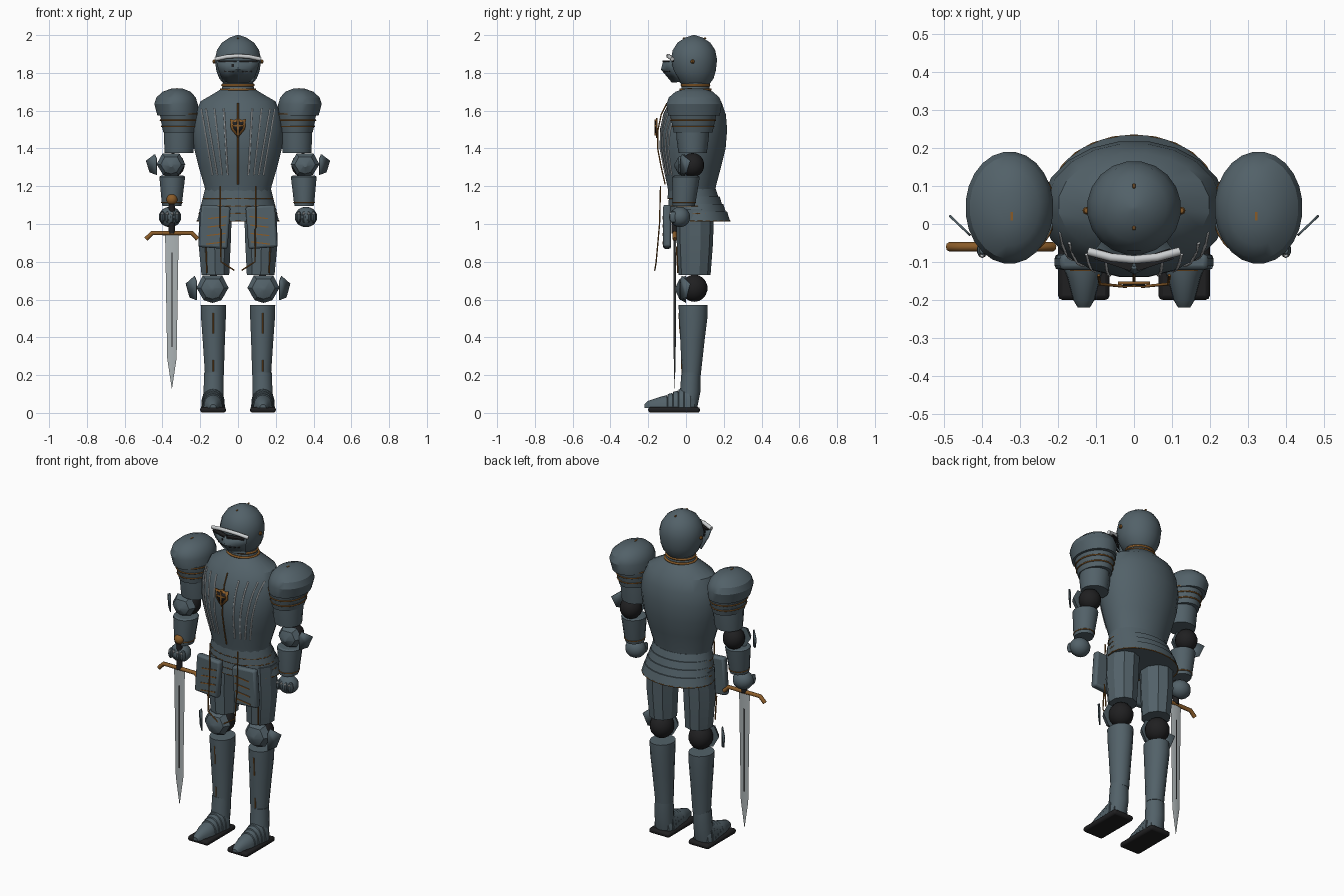
import bpy, bmesh, math
from mathutils import Vector, Matrix

cube = bpy.data.objects.get("Cube")
if cube:
    bpy.data.objects.remove(cube, do_unlink=True)


def material(name, r, g, b):
    m = bpy.data.materials.new(name)
    m.diffuse_color = (r, g, b, 1)
    m.use_nodes = True
    node = next(n for n in m.node_tree.nodes if n.type == 'BSDF_PRINCIPLED')
    node.inputs["Base Color"].default_value = (r, g, b, 1)
    return m


STEEL = material("slate steel", .085, .12, .14)
BRASS = material("brass", .25, .105, .022)
BLACK = material("black leather", .014, .014, .015)
SILVER = material("bright silver", .6, .62, .63)
BLADE = material("blade steel", .42, .46, .47)


def finish(name, bm, mat):
    bmesh.ops.recalc_face_normals(bm, faces=bm.faces)
    me = bpy.data.meshes.new(name)
    bm.to_mesh(me)
    bm.free()
    me.materials.append(mat)
    ob = bpy.data.objects.new(name, me)
    bpy.context.collection.objects.link(ob)
    return ob


def loft(name, rings, mat, closed=True, caps=True):
    """Skin a list of point rings."""
    bm = bmesh.new()
    rows = [[bm.verts.new(p) for p in r] for r in rings]
    n = len(rows[0])
    for a, b in zip(rows, rows[1:]):
        for i in range(n if closed else n - 1):
            j = (i + 1) % n
            bm.faces.new((a[i], a[j], b[j], b[i]))
    if closed and caps:
        bm.faces.new(rows[0])
        bm.faces.new(rows[-1])
    return finish(name, bm, mat)


def lathe(name, rings, mat, n=20, s=1):
    """Rings are (z, x, y, x radius, y radius)."""
    def ring(z, x, y, rx, ry):
        return [(s * x + rx * math.cos(t), y + ry * math.sin(t), z)
                for t in (math.tau * (i + .5) / n for i in range(n))]
    return loft(name, [ring(*r) for r in rings], mat)


def ball(name, loc, size, mat, seg=16):
    bm = bmesh.new()
    bmesh.ops.create_uvsphere(bm, u_segments=seg, v_segments=seg // 2 + 1, radius=1)
    bmesh.ops.transform(bm, matrix=Matrix.LocRotScale(Vector(loc), None, Vector(size)), verts=bm.verts)
    return finish(name, bm, mat)


def box(name, loc, size, mat, rot=(0, 0, 0), bevel=0):
    bm = bmesh.new()
    bmesh.ops.create_cube(bm, size=1)
    bmesh.ops.scale(bm, vec=size, verts=bm.verts)
    ob = finish(name, bm, mat)
    ob.location, ob.rotation_euler = loc, rot
    if bevel:
        mod = ob.modifiers.new("bevel", 'BEVEL')
        mod.width, mod.segments = bevel, 2
    return ob


def tube(name, pts, r, mat, res=1):
    cu = bpy.data.curves.new(name, 'CURVE')
    cu.dimensions, cu.bevel_depth, cu.bevel_resolution, cu.use_fill_caps = '3D', r, res, True
    sp = cu.splines.new('POLY')
    sp.points.add(len(pts) - 1)
    for p, co in zip(sp.points, pts):
        p.co = (*co, 1)
    cu.materials.append(mat)
    ob = bpy.data.objects.new(name, cu)
    bpy.context.collection.objects.link(ob)
    return ob


def plate(name, outline, thick, mat):
    """Thin slab from a 3D outline."""
    bm = bmesh.new()
    bm.faces.new([bm.verts.new(p) for p in outline])
    ob = finish(name, bm, mat)
    mod = ob.modifiers.new("thickness", 'SOLIDIFY')
    mod.thickness, mod.offset = thick, 0
    return ob


def hoop(name, z, x, y, rx, ry, mat, r=.004):
    pts = [(x + rx * math.cos(t), y + ry * math.sin(t), z) for t in (math.tau * i / 24 for i in range(25))]
    return tube(name, pts, r, mat)


# Cuirass
TORSO = [(1.17, 0, .03, .175, .125), (1.2, 0, .03, .18, .13), (1.3, 0, .032, .21, .155),
         (1.4, 0, .035, .235, .177), (1.5, 0, .04, .245, .18), (1.58, 0, .045, .232, .168),
         (1.65, 0, .05, .2, .138), (1.69, 0, .05, .13, .1), (1.715, 0, .05, .09, .075)]
lathe("cuirass", TORSO, STEEL, 20)


def chest(x, z):
    """Point on the front of the cuirass."""
    for a, b in zip(TORSO, TORSO[1:]):
        if a[0] <= z <= b[0]:
            f = (z - a[0]) / (b[0] - a[0])
            y, rx, ry = (a[k] + f * (b[k] - a[k]) for k in (2, 3, 4))
            return (x, y - ry * math.sqrt(max(0, 1 - (x / rx) ** 2)), z)


tube("chest_seam", [(0, chest(0, z)[1] - .008, z) for z in (1.21, 1.3, 1.4, 1.5, 1.58, 1.64)], .004, BRASS)
for s in (-1, 1):
    for x0, x1 in ((.055, .075), (.085, .125), (.11, .17), (.135, .195)):
        pts = [chest(s * (x0 + (x1 - x0) * f), 1.26 + .35 * f) for f in (i / 8 for i in range(9))]
        tube("chest_flute", pts, .004, SILVER)


def shield(w, y):
    return [(x * w, y, 1.515 + z * w) for x, z in
            ((-1, 1), (-.5, .85), (0, 1.1), (.5, .85), (1, 1), (.9, -.3), (0, -1.4), (-.9, -.3))]


plate("shield_badge", shield(.042, -.155), .008, BRASS)
plate("shield_badge_field", shield(.029, -.161), .004, BLACK)
box("shield_badge_bar", (0, -.163, 1.51), (.01, .006, .085), BRASS)
box("shield_badge_crossbar", (0, -.163, 1.52), (.06, .006, .01), BRASS)

# Skirt of overlapping bands
for i in range(4):
    z, rx, ry = 1.185 - .04 * i, .176 + .01 * i, .127 + .008 * i
    y = .032 + .012 * i
    lathe("skirt_band", [(z - .05, 0, y + .006, rx + .013, ry + .01), (z, 0, y, rx, ry)], STEEL, 24)
    hoop("skirt_trim", z - .05, 0, y + .006, rx + .011, ry + .008, BRASS, .003)

# Neck and helmet
lathe("gorget", [(1.69, 0, .05, .1, .085), (1.72, 0, .05, .085, .075), (1.76, 0, .05, .08, .07)], STEEL)
for z, r in ((1.712, .09), (1.735, .082)):
    hoop("gorget_trim", z, 0, .05, r, r * .88, BRASS, .007)
lathe("helmet", [(1.74, 0, .05, .075, .075), (1.77, 0, .047, .1, .1), (1.81, 0, .044, .116, .115),
                 (1.87, 0, .042, .124, .124), (1.92, 0, .042, .113, .114), (1.96, 0, .042, .086, .088),
                 (1.987, 0, .042, .045, .046), (2, 0, .042, .006, .006)], STEEL, 20)
visor = loft("visor", [[(-w, e, z), (-w * .55, e * .5 + t * .5, z), (0, t, z), (w * .55, e * .5 + t * .5, z), (w, e, z)]
                       for z, w, e, t in ((1.755, .075, -.03, -.07), (1.82, .1, -.065, -.125), (1.865, .112, -.075, -.112))],
             STEEL, closed=False)
mod = visor.modifiers.new("thickness", 'SOLIDIFY')
mod.thickness = .008
tube("visor_brow", [(-.12, -.072, 1.873), (-.06, -.088, 1.886), (0, -.094, 1.89), (.06, -.088, 1.886), (.12, -.072, 1.873)],
     .011, SILVER, 2)
for s in (-1, 1):
    box("eye_slit", (s * .052, -.094, 1.862), (.1, .03, .008), BLACK, (0, 0, s * .32))
    for x in (.025, .045, .065):
        for z, y in ((1.838, -.123), (1.812, -.121)):
            box("breath_slot", (s * x, y + .55 * x, z), (.013, .012, .016), BLACK, (0, 0, s * .5))
    ball("visor_pivot", (s * .125, .035, 1.86), (.011, .011, .011), BRASS, 8)
for y in (-.01, .1):
    ball("crown_rivet", (0, y, 1.983), (.005, .008, .005), BRASS, 8)


def cop(name, s, x, z, w, h, y):
    """Pointed six-sided joint guard with a fan wing outside."""
    shape = ((-1, .1), (-.6, 1), (.6, 1), (1, .1), (.55, -.8), (0, -1), (-.55, -.8))
    loft(name, [[(s * (x + a * w * k), yy, z + b * h * k) for a, b in shape]
                for k, yy in ((1, y), (.72, y - .035), (.15, y - .055))], STEEL)
    x0 = x + w
    wing = ((x0, -.8), (x0 + .035, -.6), (x0 + .055, .4), (x0 + .01, .95), (x0, .6))
    plate(name + "_wing", [(s * a, -.03 + (a - x0) * .95, z + b * h) for a, b in wing], .006, STEEL)


for s, side in ((-1, "right_"), (1, "left_")):
    # Arm
    lathe(side + "pauldron", [(1.575, .32, .042, .108, .138), (1.635, .328, .043, .116, .148), (1.67, .328, .043, .105, .135),
                              (1.7, .325, .043, .075, .1), (1.717, .322, .043, .03, .045)], STEEL, 24, s)
    for i in range(3):
        z, r = 1.59 - .033 * i, .105 - .006 * i
        lathe(side + "pauldron_band", [(z - .04, .311, .038, r - .008, r * 1.2 - .008), (z, .313, .038, r, r * 1.2)], STEEL, 24, s)
        hoop(side + "pauldron_trim", z - .008, s * .313, .038, r - .001, r * 1.2 - .001, BRASS)
    box(side + "pauldron_stud", (s * .322, .02, 1.716), (.006, .022, .008), BRASS)
    lathe(side + "upper_arm", [(1.375, .312, .035, .078, .075), (1.45, .311, .035, .083, .085), (1.54, .31, .035, .083, .09)], STEEL, 14, s)
    ball(side + "elbow", (s * .345, .035, 1.312), (.062, .062, .064), BLACK)
    cop(side + "elbow_guard", s, .355, 1.31, .076, .062, -.005)
    lathe(side + "forearm", [(1.095, .35, -.012, .052, .058), (1.12, .35, -.01, .056, .062), (1.25, .348, 0, .07, .073),
                             (1.256, .348, 0, .06, .062)], STEEL, 14, s)
    hoop(side + "wrist_trim", 1.115, s * .35, -.01, .055, .061, BRASS, .003)
    # Gauntlet
    ball(side + "fist", (s * .36, -.032, 1.037), (.06, .054, .054), STEEL)
    for i in range(4):
        x = s * (.322 + .026 * i)
        ball(side + "finger", (x, -.068, 1.037), (.014, .022, .032), STEEL, 10)
        ball(side + "knuckle_rivet", (x, -.083, 1.055), (.007, .007, .007), SILVER, 8)

    # Upper leg
    lathe(side + "thigh", [(.73, .12, .045, .077, .085), (.9, .124, .047, .09, .096), (1.08, .118, .048, .09, .1)], STEEL, 10, s)
    tube(side + "thigh_trim", [(s * .165, -.043, .74), (s * .17, -.05, .88)], .004, BRASS)
    tilt = Matrix.Rotation(-s * .07, 3, 'Y')
    mid = Vector((s * .125, -.1, .985))
    rot = (0, -s * .07, 0)
    box(side + "tasset", mid, (.155, .042, .225), STEEL, rot, .012)
    for z in (-.085, -.04, .005, .05):
        box(side + "tasset_trim", mid + tilt @ Vector((-s * .012, -.021, z)), (.1, .006, .006), BRASS, (0, s * .12, 0))
    tube(side + "hanging_strap", [(s * .093, -.135, 1.2), (s * .093, -.14, 1.0), (s * .09, -.158, .8), (s * .02, -.165, .755)], .004, BRASS)

    # Lower leg
    ball(side + "knee", (s * .13, .044, .66), (.068, .07, .072), BLACK)
    cop(side + "knee_guard", s, .135, .655, .085, .073, 0)
    lathe(side + "greave", [(.2, .125, .028, .051, .05), (.38, .128, .034, .06, .064), (.5, .13, .038, .067, .075),
                            (.57, .13, .038, .069, .077)], STEEL, 14, s)
    for z0, z1 in ((.22, .28), (.42, .53)):
        tube(side + "greave_trim", [(s * .131, -.02 - (z - .2) * .05, z) for z in (z0, z1)], .004, BRASS)
    lathe(side + "ankle", [(.03, .132, .01, .055, .05), (.11, .13, .022, .054, .054), (.215, .128, .026, .052, .05)], STEEL, 14, s)

    # Foot, stepped into overlapping bands
    steps = [(-.22, .016, .045), (-.2, .028, .064), (-.14, .044, .084)]
    for i in range(5):
        y = -.125 + .029 * i
        steps += [(y, .05 + .003 * i, .088 + .012 * i), (y + .025, .051 + .003 * i, .094 + .012 * i),
                  (y + .0255, .047 + .003 * i, .087 + .012 * i)]
    steps += [(.025, .06, .14), (.045, .05, .1)]
    loft(side + "foot", [[(s * .132 + w * math.cos(t), y, .027 + (h - .027) * math.sin(t) ** .8)
                          for t in (math.pi * i / 10 for i in range(11))] for y, w, h in steps], STEEL)
    box(side + "sole", (s * .132, -.063, .016), (.136, .274, .03), BLACK, bevel=.012)

# Sword
X, Y = -.35, -.06
ball("pommel", (X, Y, 1.13), (.03, .03, .03), BRASS, 12)
tube("grip", [(X, Y, .95), (X, Y, 1.12)], .017, BLACK, 3)
tube("cross_guard", [(X + a, Y, z) for a, z in ((-.137, .92), (-.105, .952), (0, .952), (.105, .952), (.137, .92))], .012, BRASS, 2)
loft("blade", [[(X - w, Y, z), (X, Y - t, z), (X + w, Y, z), (X, Y + t, z)]
               for z, w, t in ((.95, .036, .006), (.29, .025, .005), (.13, .001, .001))], BLADE)
box("blade_groove", (X, Y, .6), (.006, .014, .5), BLACK)

bpy.ops.object.select_all(action='DESELECT')
for ob in bpy.context.scene.objects:
    if ob.type == 'MESH':
        ob.select_set(True)
        bpy.context.view_layer.objects.active = ob
bpy.ops.object.shade_smooth_by_angle(angle=math.radians(29))
